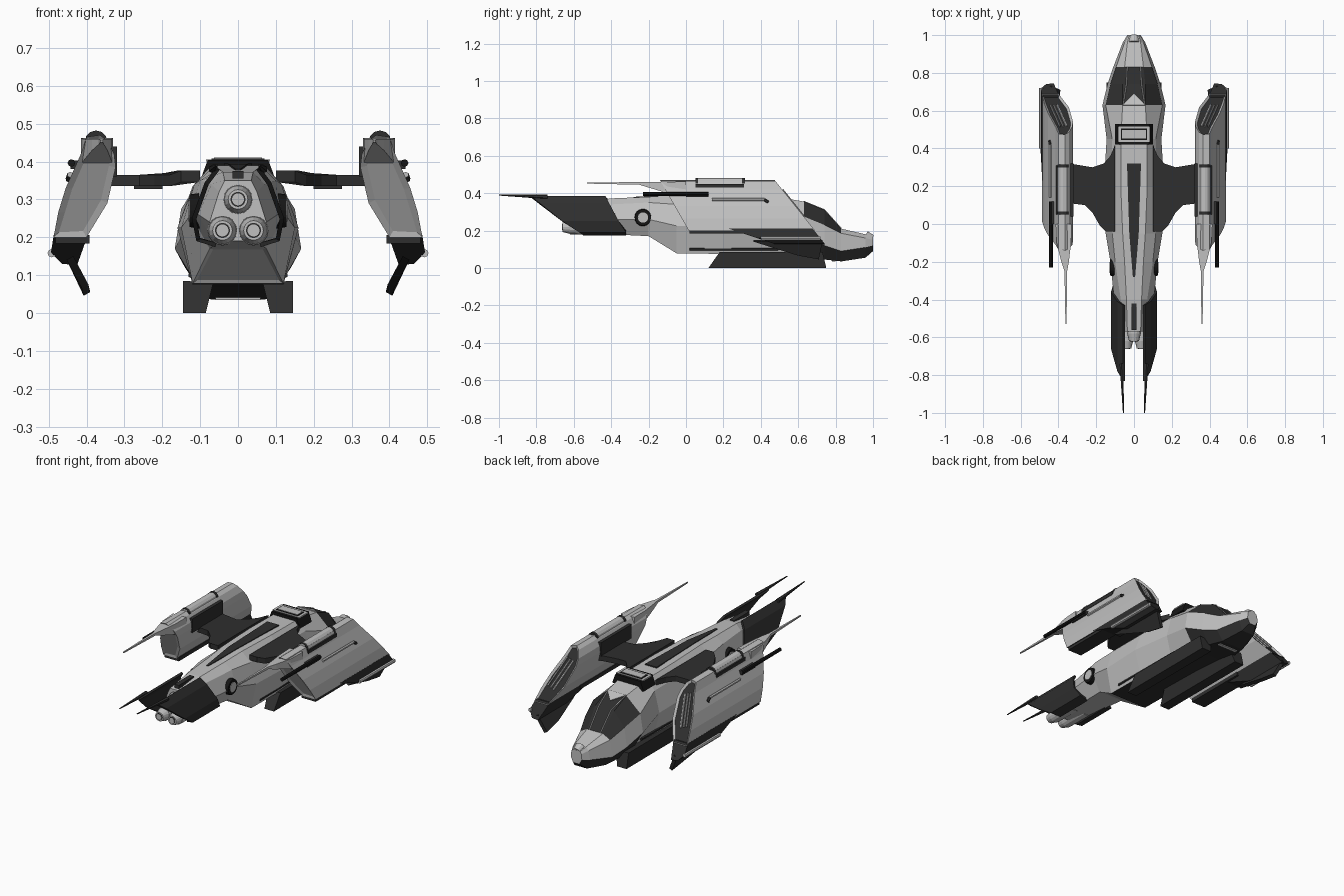
import bpy, bmesh
from mathutils import Vector

cube = bpy.data.objects.get("Cube")
if cube:
    bpy.data.objects.remove(cube)


def material(name, value):
    m = bpy.data.materials.new(name)
    m.use_nodes = True
    colour = (value, value, value, 1)
    m.diffuse_color = colour
    m.node_tree.nodes["Principled BSDF"].inputs["Base Color"].default_value = colour
    return m


LIGHT, DARK, BLACK = 0, 1, 2
MATS = [material("light grey hull", .53), material("dark grey panel", .028),
        material("black trim", .008)]


def build(name, verts, faces, mat=LIGHT, mirror=False, rule=None, inset=None, solid=0):
    """Make an object; rule picks face colours, inset recesses chosen faces."""
    bm = bmesh.new()
    vs = [bm.verts.new(v) for v in verts]
    for f in faces:
        bm.faces.new([vs[i] for i in f])
    bmesh.ops.recalc_face_normals(bm, faces=bm.faces)
    for f in bm.faces:
        f.material_index = rule(f) if rule else mat
    for test, width, depth, colour in inset or []:
        chosen = [f for f in bm.faces if test(f)]
        bmesh.ops.inset_region(bm, faces=chosen, thickness=width, depth=depth)
        for f in chosen:
            f.material_index = colour
    me = bpy.data.meshes.new(name)
    bm.to_mesh(me)
    bm.free()
    for m in MATS:
        me.materials.append(m)
    ob = bpy.data.objects.new(name, me)
    bpy.context.collection.objects.link(ob)
    if solid:
        ob.modifiers.new("Thickness", "SOLIDIFY").thickness = solid
    if mirror:
        ob.modifiers.new("Mirror", "MIRROR")
    return ob


def loft(name, rings, mat=LIGHT, **kw):
    """Skin a row of equal-sized rings and cap both ends."""
    n = len(rings[0])
    faces = [(r * n + i, r * n + (i + 1) % n, (r + 1) * n + (i + 1) % n, (r + 1) * n + i)
             for r in range(len(rings) - 1) for i in range(n)]
    faces += [tuple(range(n)), tuple(range((len(rings) - 1) * n, len(rings) * n))]
    return build(name, [v for ring in rings for v in ring], faces, mat, **kw)


def box(name, x, y, z, mat=LIGHT, mirror=False):
    ring = lambda v: [(x[0], v, z[0]), (x[1], v, z[0]), (x[1], v, z[1]), (x[0], v, z[1])]
    return loft(name, [ring(y[0]), ring(y[1])], mat, mirror=mirror)


def rod(name, a, b, r0, r1=None, mat=LIGHT, mirror=False, sides=12):
    """Straight rod or cone between two points."""
    a, b = Vector(a), Vector(b)
    turn = (b - a).to_track_quat("Z", "Y")
    bm = bmesh.new()
    bmesh.ops.create_cone(bm, cap_ends=True, segments=sides, radius1=r0,
                          radius2=r0 if r1 is None else r1, depth=(b - a).length)
    verts = [turn @ v.co + (a + b) / 2 for v in bm.verts]
    faces = [[v.index for v in f.verts] for f in bm.faces]
    bm.free()
    return build(name, verts, faces, mat, mirror=mirror)


# Fuselage: y, then half width and height of roof, shoulder, waist and keel
STATIONS = [
    (1.0, .025, .165, .032, .15, .035, .12, .02, .09),
    (.96, .035, .18, .05, .16, .06, .11, .04, .055),
    (.83, .05, .21, .095, .185, .11, .09, .07, .035),
    (.74, .06, .31, .125, .23, .14, .12, .09, .045),
    (.63, .06, .355, .15, .275, .167, .17, .1, .06),
    (.45, .07, .387, .115, .33, .145, .21, .11, .07),
    (.2, .07, .39, .12, .335, .16, .225, .12, .075),
    (-.05, .06, .39, .115, .34, .15, .225, .12, .078),
    (-.2, .05, .38, .1, .35, .125, .26, .075, .17),
    (-.4, .04, .372, .07, .34, .105, .26, .06, .18),
    (-.57, .035, .35, .05, .32, .075, .24, .05, .19)]


def hull_ring(s):
    half = [(s[i], s[0], s[i + 1]) for i in (1, 3, 5, 7)]
    return half + [(-x, y, z) for x, y, z in reversed(half)]


def hull_colour(f):
    c = f.calc_center_median()
    if .63 < c.y < .83 and c.z > .22:
        return DARK
    if f.normal.z < -.2 and c.y > .6 or f.normal.z < -.9 and c.y > -.05:
        return DARK
    return LIGHT


loft("fuselage", [hull_ring(s) for s in STATIONS], rule=hull_colour,
     inset=[(lambda f: f.normal.z < -.3 and -.15 < f.calc_center_median().y < -.1
             and abs(f.calc_center_median().x) < .01, .015, -.005, LIGHT)])

# Canopy struts and the pointed roof edge behind them
rod("canopy_strut_front", (.035, .83, .211), (.04, .74, .311), .003, mirror=True, sides=4)
rod("canopy_strut_rear", (.04, .74, .311), (.057, .63, .356), .003, mirror=True, sides=4)
build("canopy_point", [(-.06, .63, .359), (.06, .63, .359), (0, .69, .335)], [(0, 1, 2)],
      solid=.004)
box("nose_chin", (-.06, .06), (.78, .8), (.034, .075))
rod("nose_cap", (0, .96, .168), (0, .996, .155), .03, .022)

# Roof hatch and dark spine strips
loft("hatch_frame", [[(-.1, y, .35), (.1, y, .35), (.08, y, .404), (-.08, y, .404)]
                     for y in (.42, .53)], BLACK)
box("hatch_panel", (-.085, .085), (.435, .515), (.4, .406))
box("hatch_line", (-.07, .07), (.445, .505), (.403, .408), BLACK)
box("hatch_center", (-.063, .063), (.452, .498), (.404, .41))
loft("spine_strip", [[(-w, y, z - .01), (w, y, z - .01), (w, y, z), (-w, y, z)]
                     for y, w, z in ((-.28, .006, .38), (-.05, .025, .394), (.32, .037, .395))],
     DARK)
box("tail_strip", (-.014, .014), (-.56, -.42), (.355, .375), DARK)

# Round vents on the flanks
rod("vent_ring", (.1, -.23, .27), (.128, -.23, .27), .047, .043, BLACK, True, 16)
rod("vent_cap", (.11, -.23, .27), (.131, -.23, .27), .03, .028, LIGHT, True, 16)

# Side trim and belly skids
rod("belly_rail", (.124, .02, .1), (.118, .58, .1), .008, mat=DARK, mirror=True, sides=6)
loft("skid", [[(.145, a, .085), (.145, b, 0), (.085, b, 0), (.065, a, .08)]
              for a, b in ((.18, .12), (.73, .75))], DARK, mirror=True)

# Engines
for label, x, z, end in (("top", 0, .3, -.62), ("left", .041, .218, -.66),
                         ("right", -.041, .218, -.66)):
    rod(label + "_engine", (x, -.45, z), (x, end + .04, z), .04, .038, sides=16)
    rod(label + "_engine_nozzle", (x, end + .04, z), (x, end, z), .036, .026, sides=16)
    rod(label + "_engine_ring", (x, end + .01, z), (x, end - .001, z), .02, mat=DARK, sides=16)
    rod(label + "_engine_core", (x, end + .01, z), (x, end - .003, z), .016, sides=16)

# Tail shrouds: swept bent plates with a long spike
ROWS = [(.058, .385, -.43, -.83), (.088, .345, -.41, -.78), (.122, .25, -.36, -.66),
        (.11, .19, -.32, -.57), (.06, .174, -.32, -.55)]
build("tail_shroud", [(x, y, z) for x, z, a, b in ROWS for y in (a, b)],
      [(2 * i, 2 * i + 1, 2 * i + 3, 2 * i + 2) for i in range(4)], DARK, mirror=True, solid=.012)
rod("tail_spike", (.066, -.74, .38), (.056, -1, .39), .012, .003, DARK, True, 6)

# Wings
OUTLINE = [(.1, .42), (.125, .36), (.16, .32), (.22, .3), (.34, .32), (.34, .11), (.26, .1),
           (.22, .06), (.18, -.01), (.15, -.04), (.1, -.04)]
wing_top = lambda x: .376 if x < .17 else .365
loft("wing", [[(x, y, wing_top(x) - d) for x, y in OUTLINE] for d in (0, .03)], DARK, mirror=True)
box("wing_brace", (.2, .275), (.12, .28), (.328, .345), DARK, True)

# Pods: one slanted cross-section between two raked planes
SECTION = [(.345, .455), (.365, .47), (.4, .465), (.415, .42), (.455, .33), (.475, .265),
           (.487, .2), (.4, .2), (.345, .29), (.323, .385), (.327, .42)]
front_y = lambda z: .73 - (z - .15) * .8
rear_y = lambda z: .02 - (z - .19) * .57
loft("pod", [[(x, f(z), z) for x, z in SECTION] for f in (rear_y, front_y)], mirror=True,
     rule=lambda f: DARK if f.normal.z < -.9 else LIGHT,
     inset=[(lambda f: f.normal.y > .6, .012, -.01, DARK),
            (lambda f: f.normal.y < -.6, .018, -.006, LIGHT)])
for i in (-1, 0, 1):
    ends = [(x + i * .018, front_y(z) - .005, z + i * .008) for x, z in ((.375, .41), (.425, .27))]
    rod("intake_bar", ends[0], ends[1], .005, mirror=True, sides=6)

# Pod keel and angled fin
KEEL = [(.395, .21), (.486, .21), (.494, .16), (.465, .13), (.425, .126)]
loft("pod_keel", [[(x, .38 - (z - .16) * 3, z) for x, z in KEEL],
                  [(x, front_y(z) - .005, z) for x, z in KEEL]], DARK, mirror=True)
box("pod_sill", (.392, .482), (.02, .4), (.184, .206), DARK, True)
build("pod_fin", [(.435, .36, .15), (.435, .73, .15), (.39, .71, .055), (.395, .6, .075)],
      [(0, 1, 2, 3)], DARK, mirror=True, solid=.02)
rod("pod_lower_rod", (.492, .4, .158), (.492, .72, .158), .011, mirror=True, sides=8)

# Pod upper details: tail spike, tube, rods and strips
loft("pod_tail", [[(x0, y, z0), (x1, y, z0), (x1, y, z1), (x0, y, z1)]
                  for y, x0, x1, z0, z1 in ((.0, .33, .415, .36, .462), (-.1, .333, .41, .4, .46),
                                            (-.2, .345, .385, .43, .46),
                                            (-.25, .354, .368, .445, .459),
                                            (-.53, .357, .363, .451, .457))], mirror=True)
rod("pod_tube", (.375, .05, .452), (.375, .31, .452), .028, mirror=True)
for y in (.05, .3):
    rod("pod_tube_collar", (.375, y, .452), (.375, y + .015, .452), .03, mat=DARK, mirror=True)
box("pod_inner_panel", (.319, .345), (.04, .32), (.36, .44), DARK, True)
box("pod_outer_panel", (.395, .414), (.05, .31), (.43, .45), DARK, True)
rod("pod_gun", (.44, -.23, .396), (.44, .12, .396), .01, mat=BLACK, mirror=True, sides=8)
box("pod_gun_mount", (.41, .443), (.0, .12), (.38, .403), DARK, True)
rod("pod_side_strip", (.443, .14, .365), (.443, .42, .365), .008, mirror=True, sides=6)
rod("pod_strip_end", (.443, .42, .365), (.447, .44, .352), .009, mat=DARK, mirror=True, sides=6)
